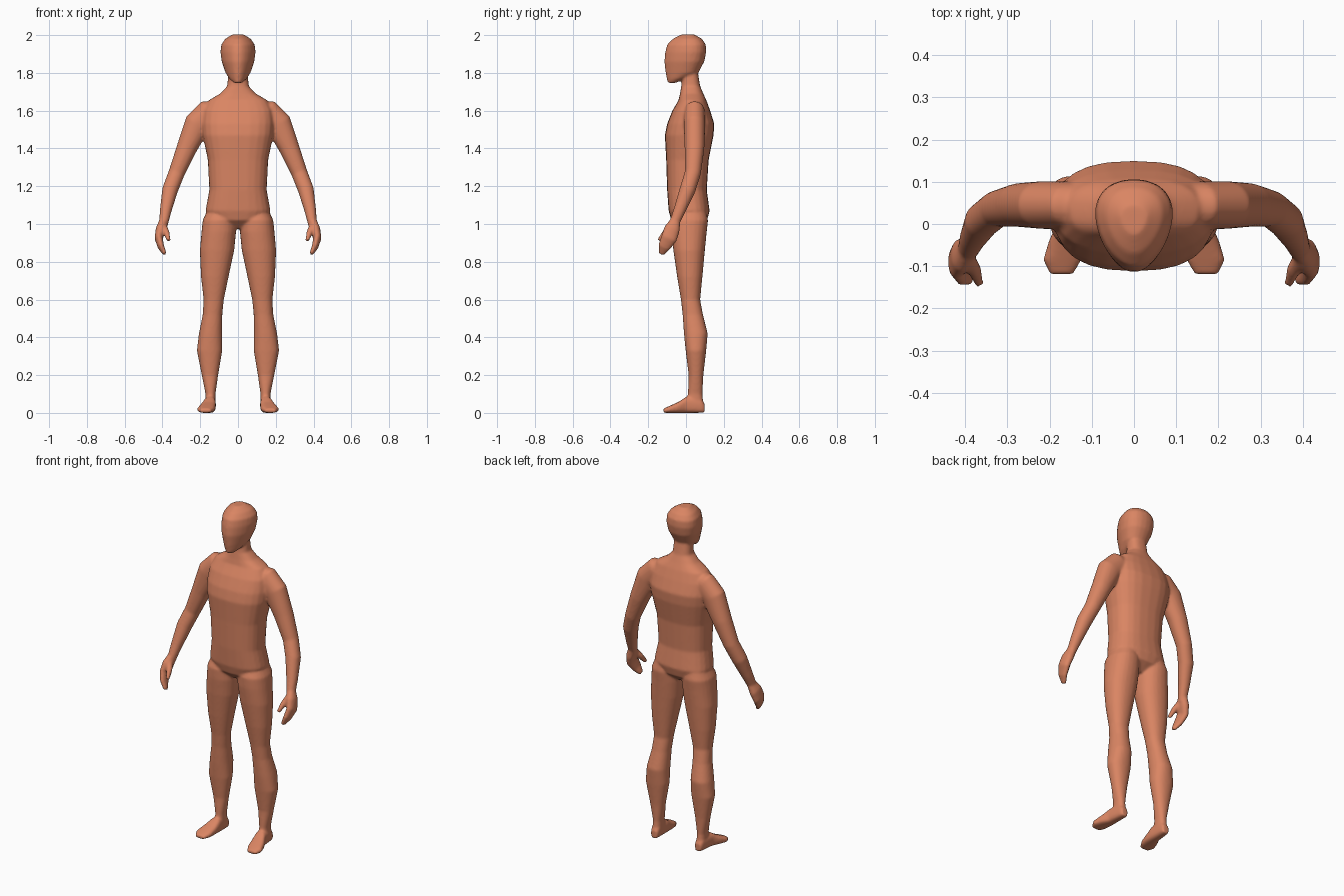
import bpy, bmesh, math
from mathutils import Vector

if "Cube" in bpy.data.objects:
    bpy.data.objects.remove(bpy.data.objects["Cube"])

N = 24
bm = bmesh.new()


def super_pt(a, e):
    """Point on a unit superellipse."""
    c, s = math.cos(a), math.sin(a)
    return math.copysign(abs(c) ** (2 / e), c), math.copysign(abs(s) ** (2 / e), s)


def skin(rings):
    """Join rings of points into a closed tube."""
    vs = [[bm.verts.new(p) for p in r] for r in rings]
    faces = [bm.faces.new(vs[0]), bm.faces.new(vs[-1])]
    for a, b in zip(vs, vs[1:]):
        for i in range(N):
            j = (i + 1) % N
            faces.append(bm.faces.new((a[i], a[j], b[j], b[i])))
    bmesh.ops.recalc_face_normals(bm, faces=faces)


def stack(rows, e=2.2, taper=0.0, side=1):
    """Horizontal sections: z, x left, x right, y front, y back."""
    rings = []
    for z, x0, x1, y0, y1 in rows:
        r = []
        for i in range(N):
            u, v = super_pt(2 * math.pi * i / N, e)
            x = (x0 + x1) / 2 + u * (x1 - x0) / 2 * (1 + taper * v)
            r.append(Vector((side * x, (y0 + y1) / 2 + v * (y1 - y0) / 2, z)))
        rings.append(r)
    skin(rings)


def limb(path, side):
    """Sections across a path: x, y, z, half width, half depth."""
    pts = [Vector(p[:3]) for p in path]
    rings = []
    for k, p in enumerate(path):
        t = (pts[min(k + 1, len(pts) - 1)] - pts[max(k - 1, 0)]).normalized()
        u = (Vector((1, 0, 0)) - t * t.x).normalized()
        v = t.cross(u)
        r = []
        for i in range(N):
            a, b = super_pt(2 * math.pi * i / N, 2.1)
            q = pts[k] + u * a * p[3] + v * b * p[4]
            r.append(Vector((side * q.x, q.y, q.z)))
        rings.append(r)
    skin(rings)


def sym(rows):
    return [(z, -w, w, f, b) for z, w, f, b in rows]


# torso and neck
stack(sym([(0.975, .05, -.03, .06), (1.02, .14, -.078, .112), (1.07, .172, -.092, .125),
           (1.18, .152, -.10, .11), (1.34, .16, -.105, .12), (1.47, .187, -.112, .146),
           (1.53, .192, -.10, .15), (1.60, .185, -.072, .128), (1.655, .155, -.04, .108),
           (1.69, .095, -.032, .092), (1.73, .057, -.025, .075), (1.82, .05, -.015, .06)]), e=2.5)

# head, narrower towards the face
stack(sym([(1.747, .022, -.097, -.055), (1.77, .045, -.102, .0), (1.80, .064, -.108, .065),
           (1.86, .084, -.115, .097), (1.91, .09, -.11, .107), (1.95, .086, -.10, .105),
           (1.98, .066, -.07, .085), (2.003, .03, -.025, .045)]), e=2.1, taper=.25)

for s in (1, -1):
    # leg
    stack([(1.10, .03, .15, -.05, .10), (1.02, .012, .187, -.08, .117), (.96, .010, .193, -.078, .11),
           (.86, .02, .202, -.067, .10), (.72, .05, .196, -.047, .087), (.6, .075, .182, -.027, .075),
           (.52, .083, .187, -.018, .09), (.42, .083, .207, -.011, .115), (.33, .083, .218, -.002, .107),
           (.2, .105, .192, .014, .092), (.1, .119, .172, .01, .087), (.03, .119, .172, .0, .095)],
          side=s)

    # foot: upright sections from heel to toe
    rings = []
    for y, cx, w, h in [(.098, .145, .02, .05), (.08, .146, .026, .075), (0, .15, .033, .085),
                        (-.04, .16, .042, .058), (-.085, .17, .046, .038), (-.12, .172, .028, .022)]:
        r = []
        for i in range(N):
            u, v = super_pt(2 * math.pi * i / N, 2.8)
            r.append(Vector((s * (cx + u * w), y, h / 2 + v * h / 2)))
        rings.append(r)
    skin(rings)

    # arm
    limb([(.10, .045, 1.60, .05, .05), (.155, .045, 1.585, .075, .056), (.215, .045, 1.53, .07, .057),
          (.272, .045, 1.40, .054, .052), (.325, .036, 1.27, .043, .043), (.36, .008, 1.18, .042, .042),
          (.383, -.035, 1.07, .031, .032), (.393, -.06, 1.01, .025, .027), (.396, -.066, .985, .022, .025)], s)
    # mitten hand
    limb([(.392, -.055, 1.02, .022, .026), (.408, -.073, .975, .027, .042), (.42, -.09, .925, .022, .043),
          (.408, -.115, .88, .017, .034), (.387, -.13, .84, .01, .016)], s)
    # thumb
    limb([(.40, -.075, .995, .02, .02), (.379, -.108, .955, .017, .017),
          (.366, -.143, .912, .010, .012)], s)

mesh = bpy.data.meshes.new("body")
bm.to_mesh(mesh)
bm.free()
body = bpy.data.objects.new("body", mesh)
bpy.context.collection.objects.link(body)
bpy.context.view_layer.objects.active = body
body.select_set(True)

# fuse the parts into one skin and soften the joins
remesh = body.modifiers.new("fuse", 'REMESH')
remesh.mode = 'VOXEL'
remesh.voxel_size = 0.0065
soft = body.modifiers.new("soften", 'SMOOTH')
soft.factor = 0.5
soft.iterations = 8
for m in ("fuse", "soften"):
    bpy.ops.object.modifier_apply(modifier=m)

clay = bpy.data.materials.new("terracotta")
clay.diffuse_color = (0.70, 0.235, 0.125, 1)
clay.use_nodes = True
clay.node_tree.nodes["Principled BSDF"].inputs["Base Color"].default_value = clay.diffuse_color
body.data.materials.clear()
body.data.materials.append(clay)
bpy.ops.object.shade_smooth()
